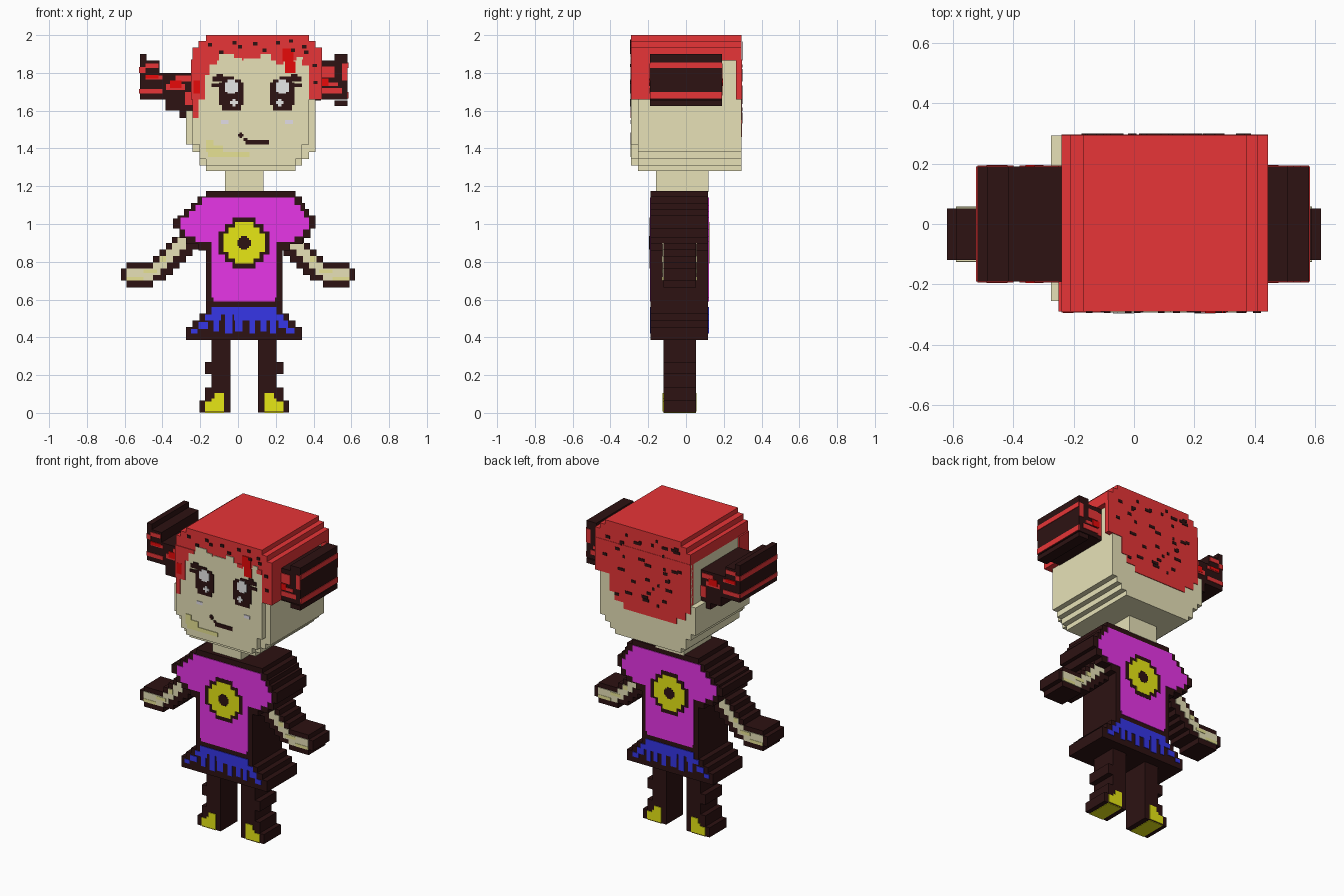
import bpy, bmesh, random

cube = bpy.data.objects.get("Cube")
if cube:
    bpy.data.objects.remove(cube, do_unlink=True)
random.seed(4)


def material(name, rgb):
    lin = [(c / 255 / 12.92 if c < 11 else ((c / 255 + 0.055) / 1.055) ** 2.4) for c in rgb] + [1]
    m = bpy.data.materials.new(name)
    m.use_nodes = True
    m.diffuse_color = lin
    m.node_tree.nodes["Principled BSDF"].inputs["Base Color"].default_value = lin
    return m


DARK = material("dark brown", (45, 18, 18))
RED = material("hair red", (250, 58, 60))
BRIGHT = material("bright red", (255, 12, 12))
SKIN = material("cream skin", (255, 249, 203))
SHADE = material("skin shade", (250, 245, 160))
PINK = material("magenta", (255, 60, 255))
YELLOW = material("yellow", (255, 255, 24))
BLUE = material("blue", (60, 60, 255))
WHITE = material("eye white", (255, 255, 255))
BLUSH = material("lavender", (250, 245, 255))


def finish(name, bm, mat):
    bmesh.ops.recalc_face_normals(bm, faces=bm.faces)
    me = bpy.data.meshes.new(name)
    bm.to_mesh(me)
    bm.free()
    me.materials.append(mat)
    ob = bpy.data.objects.new(name, me)
    bpy.context.collection.objects.link(ob)
    return ob


def flip(spans, c):
    return [(z, c - b, c - a) for z, a, b in spans]


def prism(name, rows, bottom, y0, y1, mat):
    """Stepped outline from rows (top z, x0, x1), extruded from y0 to y1."""
    ends = [r[0] for r in rows[1:]] + [bottom]
    right, left = [], []
    for (z, a, b), e in zip(rows, ends):
        right += [(b, z), (b, e)]
        left += [(a, z), (a, e)]
    pts = []
    for p in right + left[::-1]:
        if not pts or p != pts[-1]:
            pts.append(p)
    bm = bmesh.new()
    f = bm.faces.new([bm.verts.new((x, y0, z)) for x, z in pts])
    ext = bmesh.ops.extrude_face_region(bm, geom=[f], use_keep_orig=True)
    bmesh.ops.translate(bm, vec=(0, y1 - y0, 0),
                        verts=[v for v in ext["geom"] if isinstance(v, bmesh.types.BMVert)])
    return finish(name, bm, mat)


def boxes(name, items, mat):
    """One object made of boxes (x0, x1, y0, y1, z0, z1)."""
    bm = bmesh.new()
    for x0, x1, y0, y1, z0, z1 in items:
        vs = bmesh.ops.create_cube(bm, size=1)["verts"]
        bmesh.ops.scale(bm, vec=(x1 - x0, y1 - y0, z1 - z0), verts=vs)
        bmesh.ops.translate(bm, vec=((x0 + x1) / 2, (y0 + y1) / 2, (z0 + z1) / 2), verts=vs)
    return finish(name, bm, mat)


def paint(name, rects, mat, front=None, back=None, t=0.004, c=None):
    """Thin plates (x0, x1, z0, z1) on the front and back; c adds mirror copies."""
    if c is not None:
        rects = rects + [(c - b, c - a, d, e) for a, b, d, e in rects]
    items = []
    for a, b, d, e in rects:
        if front is not None:
            items.append((a, b, front - t, front + 0.001, d, e))
        if back is not None:
            items.append((a, b, back - 0.001, back + t, d, e))
    return boxes(name, items, mat)


def both(name, rows, bottom, mat, f, b, t=0.004):
    prism(name + "_front", rows, bottom, f - t, f + 0.001, mat)
    prism(name + "_back", rows, bottom, b - 0.001, b + t, mat)


# Head: cream block, shallower face layer, stepped red hair cap
prism("head", [(1.865, -.24, .41), (1.6, -.275, .41), (1.42, -.24, .41), (1.38, -.205, .375),
               (1.345, -.205, .34), (1.31, -.17, .305)], 1.28, -.255, .293, SKIN)
prism("face", [(1.865, -.24, .375), (1.42, -.205, .34), (1.345, -.17, .305)], 1.31, -.29, -.25, SKIN)
prism("hair_cap", [(2.0, -.17, .375), (1.97, -.21, .41), (1.935, -.24, .445)], 1.865, -.29, .295, RED)
prism("hair_back", [(1.87, -.24, .445), (1.66, -.24, .34), (1.55, -.205, .305), (1.5, -.14, .24)],
      1.46, .265, .297, RED)
boxes("side_locks", [(.375, .445, -.29, -.19, 1.66, 1.87), (-.25, -.205, -.29, -.19, 1.66, 1.87)], RED)
boxes("neck", [(-.07, .135, -.16, .12, 1.17, 1.29)], SKIN)

# Fringe, hair flecks and bright locks
F = -.29
paint("fringe", [(-.24, -.175, 1.66, 1.87), (-.175, -.15, 1.79, 1.87), (-.24, -.21, 1.56, 1.66),
                 (-.15, -.11, 1.845, 1.87), (.2, .24, 1.845, 1.87), (.34, .375, 1.84, 1.87)], RED, F)
paint("fringe_gaps", [(-.1, -.02, 1.865, 1.9), (-.02, .02, 1.865, 1.88), (.03, .12, 1.865, 1.875),
                      (.12, .175, 1.865, 1.9), (.31, .345, 1.865, 1.885)], SKIN, F)
paint("bright_locks", [(.235, .295, 1.86, 1.93), (.25, .305, 1.8, 1.86), (-.235, -.2, 1.69, 1.76)],
      BRIGHT, F, t=.005)
paint("fringe_flecks", [(x, x + .022, z, z + .018) for x, z in
                        [(-.16, 1.94), (-.1, 1.9), (-.03, 1.95), (0, 1.93), (.08, 1.945), (.13, 1.91),
                         (.2, 1.95), (.27, 1.96), (.28, 1.91), (.34, 1.93), (.35, 1.9), (.395, 1.83),
                         (.4, 1.74)]], DARK, F, t=.006)
flecks = []
for i in range(38):
    x, z = random.uniform(-.2, .36), random.uniform(1.53, 1.95)
    w = random.choice((.016, .03, .045))
    flecks.append((x, x + w, z, z + .018))
paint("back_flecks", flecks, DARK, back=.297, t=.003)

# Facial features, eyes mirrored about x = 0.10
paint("eyes", [(-.1, .03, 1.63, 1.75), (-.085, .015, 1.6, 1.765), (-.135, -.02, 1.755, 1.78),
               (-.14, -.1, 1.725, 1.745), (-.115, -.08, 1.765, 1.795)], DARK, F, c=.2)
paint("eye_highlights", [(-.07, 0, 1.7, 1.75), (-.055, -.015, 1.69, 1.765), (-.042, .0, 1.635, 1.65),
                         (-.029, -.013, 1.622, 1.663)], WHITE, F, t=.007, c=.2)
paint("mouth_and_nose", [(.04, .165, 1.42, 1.445), (0, .028, 1.463, 1.477), (.007, .021, 1.455, 1.485),
                         (.03, .05, 1.44, 1.455)], DARK, F)
paint("cheeks", [(-.09, -.05, 1.53, 1.55), (.25, .29, 1.53, 1.55)], BLUSH, F)
paint("chin_shade", [(-.16, .06, 1.355, 1.38), (-.17, -.08, 1.38, 1.415), (-.17, -.13, 1.415, 1.445)],
      SHADE, F)

# Pigtails: dark stepped blocks with red bands on every outer side
prism("right_pigtail", [(1.9, -.52, -.485), (1.865, -.52, -.415), (1.8, -.52, -.23), (1.66, -.385, -.23),
                        (1.6, -.31, -.23)], 1.56, -.19, .19, DARK)
prism("left_pigtail", [(1.9, .51, .58), (1.865, .4, .58), (1.66, .4, .44), (1.655, .51, .58)],
      1.625, -.19, .19, DARK)
paint("pigtail_red", [(-.52, -.49, 1.8, 1.83), (-.49, -.42, 1.825, 1.85), (-.49, -.4, 1.765, 1.785),
                      (-.52, -.4, 1.69, 1.715), (-.38, -.28, 1.71, 1.74), (-.33, -.25, 1.755, 1.785),
                      (-.28, -.24, 1.63, 1.7), (.41, .44, 1.68, 1.83), (.44, .51, 1.775, 1.835),
                      (.44, .55, 1.69, 1.72), (.55, .58, 1.76, 1.85), (.475, .53, 1.73, 1.75)],
      RED, -.19, .19)
paint("pigtail_bright", [(-.49, -.42, 1.77, 1.79), (-.36, -.3, 1.72, 1.76), (.43, .48, 1.73, 1.77)],
      BRIGHT, -.19, .19, t=.006)
boxes("pigtail_end_bands", [(.579, .584, -.19, .19, 1.825, 1.855), (.579, .584, -.19, .19, 1.665, 1.7),
                            (-.524, -.519, -.19, .19, 1.8, 1.83), (-.524, -.519, -.19, .19, 1.69, 1.715)],
      RED)

# Torso and shirt, the same design front and back
YF, YB = -.187, .117
prism("torso", [(1.175, -.17, .305), (1.145, -.215, .34), (1.11, -.25, .355), (1.08, -.285, .375),
                (1.045, -.32, .41), (1.03, -.345, .41), (.975, -.31, .385), (.925, -.275, .345),
                (.895, -.21, .275), (.86, -.17, .235)], .55, YF, YB, DARK)
both("shirt", [(1.14, -.19, .3), (1.1, -.225, .33), (1.07, -.26, .35), (1.035, -.305, .375),
               (.97, -.28, .345), (.935, -.225, .3), (.905, -.14, .205), (.61, -.13, .195)],
     .59, PINK, YF, YB)


def disc(name, r, mat, t):
    z, x = .9, .0325
    half = [(1, .45), (.75, .75), (.45, 1), (-.45, .75), (-.75, .45)]
    both(name, [(z + a * r, x - w * r, x + w * r) for a, w in half], z - r, mat, YF, YB, t)


disc("emblem_rim", .135, DARK, .005)
disc("emblem", .11, YELLOW, .0065)
disc("emblem_centre", .036, DARK, .008)

# Skirt with blue pleats
prism("skirt", [(.56, -.17, .235), (.525, -.205, .27), (.49, -.24, .305), (.455, -.275, .34)],
      .385, YF, YB, DARK)
paint("skirt_pleats", [(-.14, .205, .52, .56), (-.175, -.09, .49, .52), (-.02, .24, .49, .52),
                       (-.21, -.16, .445, .48), (-.25, -.215, .42, .445), (-.13, -.1, .43, .49),
                       (-.07, -.03, .42, .52), (-.015, .025, .43, .49), (.06, .09, .42, .49),
                       (.12, .15, .43, .49), (.17, .2, .42, .49), (.215, .265, .45, .49),
                       (.255, .3, .42, .45)], BLUE, YF, YB)

# Arms and legs, each built once and mirrored
arm = [(.93, -.35, -.16), (.9, -.38, -.19), (.865, -.415, -.24), (.83, -.45, -.275), (.795, -.59, -.31),
       (.765, -.62, -.345), (.73, -.62, -.38), (.7, -.59, -.45)]
arm_skin = [(.93, -.32, -.275), (.9, -.35, -.275), (.865, -.38, -.31), (.83, -.415, -.345),
            (.795, -.45, -.375), (.765, -.59, -.41), (.73, -.59, -.45)]
leg = [(.4, -.14, -.04), (.27, -.175, -.04), (.205, -.14, -.04), (.135, -.175, -.04), (.065, -.205, -.04)]
LF, LB = -.12, .052
for side, a, s, l in (("right", arm, arm_skin, leg),
                      ("left", flip(arm, 0), flip(arm_skin, 0), flip(leg, .065))):
    prism(side + "_arm", a, .665, LF, LB, DARK)
    both(side + "_arm_skin", s, .7, SKIN, LF, LB)
    prism(side + "_leg", l, .003, LF, LB, DARK)
paint("hand_shade", [(-.59, -.5, .7, .72), (-.5, -.43, .74, .76), (-.41, -.38, .8, .83)],
      SHADE, LF, LB, t=.006, c=0)
paint("shoes", [(-.175, -.075, .008, .06), (-.14, -.075, .06, .075), (-.125, -.075, .075, .105)],
      YELLOW, LF, LB, c=.065)
boxes("soles", [(-.175, -.075, LF, LB, 0, .004), (.14, .24, LF, LB, 0, .004)], YELLOW)
